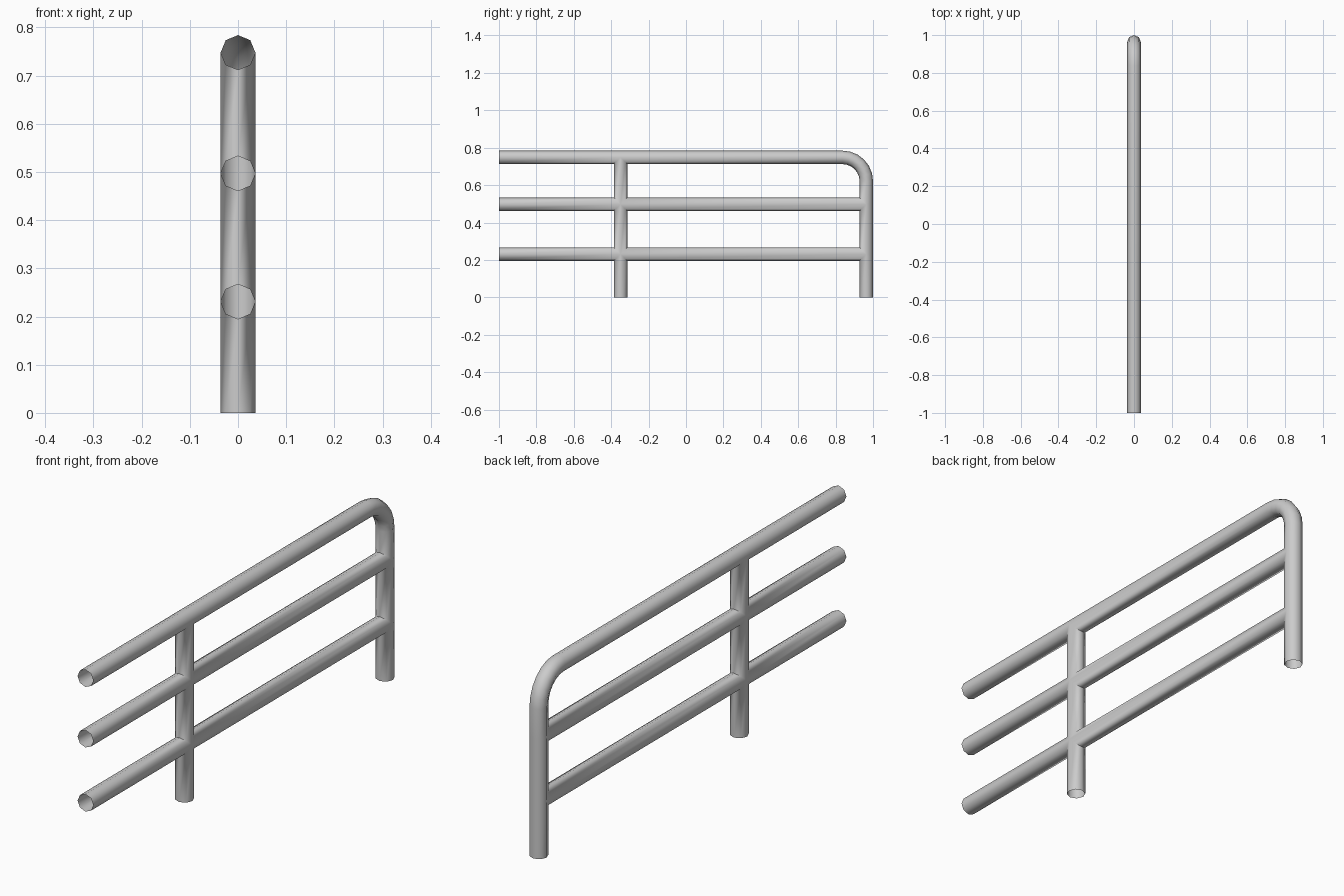
import bpy, bmesh, math

if "Cube" in bpy.data.objects:
    bpy.data.objects.remove(bpy.data.objects["Cube"])

R = 0.036                    # tube radius
SIDES = 8
POST_Y, END_Y = -0.35, 0.964
LOW, MID, TOP = 0.231, 0.497, 0.748
BEND = 0.127                 # centreline radius of the corner

ANGLES = [2 * math.pi * i / SIDES for i in range(SIDES)]
bm = bmesh.new()


def skin(rings):
    """Join successive rings of points into an open tube."""
    rows = [[bm.verts.new(p) for p in ring] for ring in rings]
    for a, b in zip(rows, rows[1:]):
        for i in range(SIDES):
            j = (i + 1) % SIDES
            bm.faces.new((a[i], a[j], b[j], b[i]))


# How far a tube end is cut back: square, full crossing, or one-sided tee
def flat(s): return 0
def cross(s): return abs(s)
def tee(s): return max(0, -s)


def tube(axis, centre, start, end, cut0=flat, cut1=flat):
    rings = []
    for pos, cut, sign in ((start, cut0, 1), (end, cut1, -1)):
        ring = []
        for a in ANGLES:
            x, s = R * math.cos(a), R * math.sin(a)
            along, off = pos + sign * cut(s), centre + s
            ring.append((x, along, off) if axis == 'y' else (x, off, along))
        rings.append(ring)
    skin(rings)


# Lower and middle rails, mitred into both posts
for z in (LOW, MID):
    tube('y', z, -1, POST_Y, flat, cross)
    tube('y', z, POST_Y, END_Y, cross, cross)

# Inner post, meeting the underside of the top rail
tube('z', POST_Y, 0, LOW, flat, cross)
tube('z', POST_Y, LOW, MID, cross, cross)
tube('z', POST_Y, MID, TOP, cross, cross)

# Top rail
tube('y', TOP, -1, POST_Y, flat, tee)
tube('y', TOP, POST_Y, END_Y - BEND, tee, flat)

# End post
tube('z', END_Y, 0, LOW, flat, tee)
tube('z', END_Y, LOW, MID, tee, tee)
tube('z', END_Y, MID, TOP - BEND, tee, flat)

# Rounded corner between top rail and end post
STEPS = 6
corner = []
for k in range(STEPS + 1):
    t = math.pi / 2 * k / STEPS
    corner.append([(R * math.cos(a),
                    END_Y - BEND + (BEND + R * math.sin(a)) * math.sin(t),
                    TOP - BEND + (BEND + R * math.sin(a)) * math.cos(t))
                   for a in ANGLES])
skin(corner)

bmesh.ops.remove_doubles(bm, verts=bm.verts, dist=0.0005)
bmesh.ops.recalc_face_normals(bm, faces=bm.faces)
mesh = bpy.data.meshes.new("pipe_railing")
bm.to_mesh(mesh)
bm.free()
railing = bpy.data.objects.new("pipe_railing", mesh)
bpy.context.collection.objects.link(railing)
bpy.context.view_layer.objects.active = railing
railing.select_set(True)
bpy.ops.object.shade_smooth_by_angle(angle=math.radians(50))
